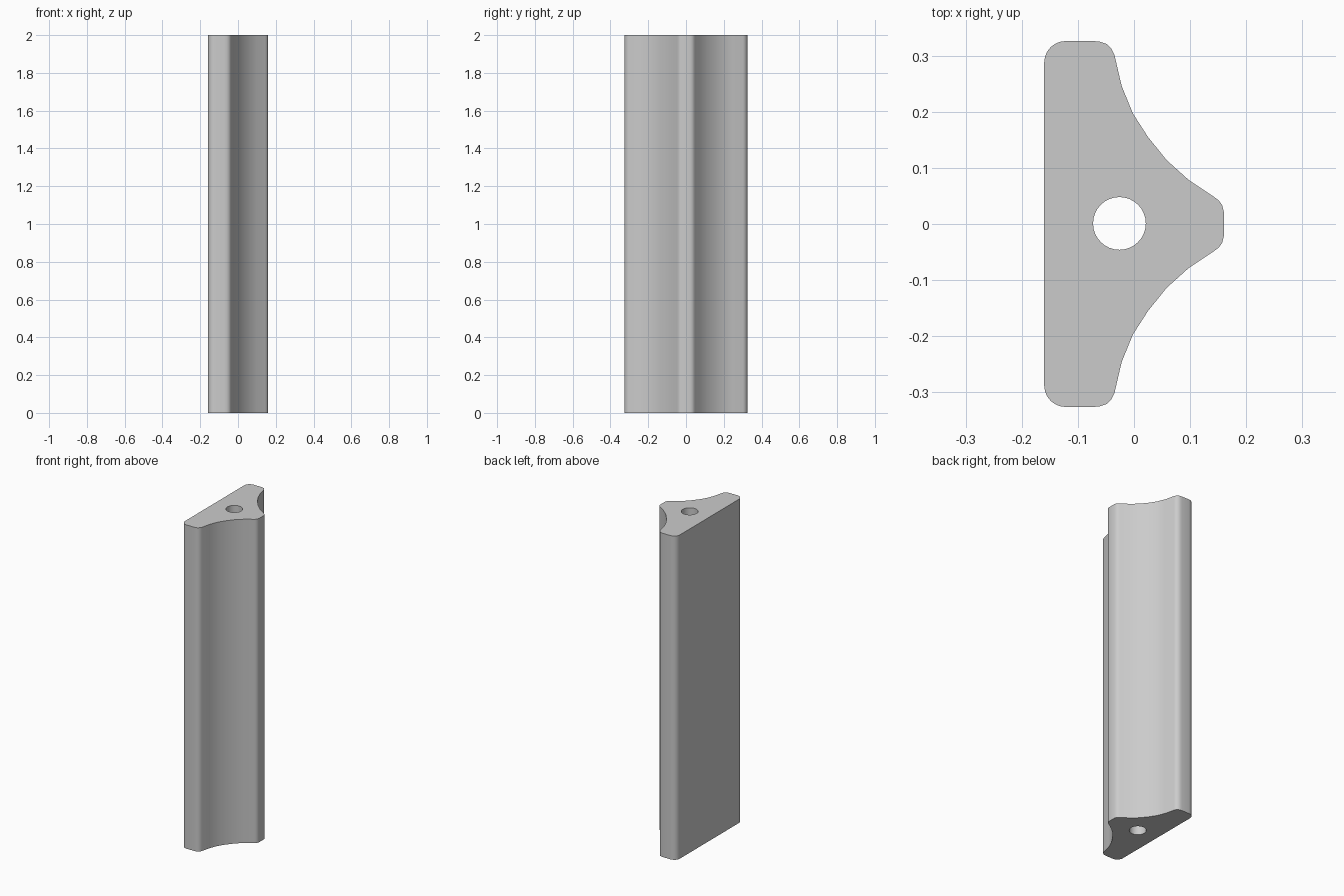
import bpy
import bmesh
from math import cos, sin, pi, radians
from mathutils import Vector

HEIGHT = 2.0

cube = bpy.data.objects.get("Cube")
if cube:
    bpy.data.objects.remove(cube, do_unlink=True)

# Plain grey material
grey = bpy.data.materials.new("Plain grey")
grey.use_nodes = True
colour = (0.6, 0.6, 0.6, 1.0)
grey.diffuse_color = colour
grey.node_tree.nodes["Principled BSDF"].inputs["Base Color"].default_value = colour


def arc(cx, cy, r, start, end, steps):
    """Points along an arc, angles in degrees."""
    angles = [radians(start + (end - start) * i / steps) for i in range(steps + 1)]
    return [(cx + r * cos(a), cy + r * sin(a)) for a in angles]


# Half of the cross-section: rounded nose, concave flank, rounded wing corners
half = [(0.16, 0.022), (0.157, 0.034), (0.151, 0.042), (0.143, 0.048)]
half += [(0.098, 0.078), (0.058, 0.114), (0.025, 0.155),
         (-0.002, 0.197), (-0.022, 0.246), (-0.035, 0.302)]
half += [(-0.04, 0.312), (-0.049, 0.321), (-0.061, 0.325), (-0.072, 0.326)]
half += arc(-0.122, 0.288, 0.038, 90, 180, 6)
outline = half + [(x, -y) for x, y in reversed(half)]

# Round bore running through the full length
bore = arc(-0.026, 0.001, 0.047, 0, 360, 32)[:-1]

bm = bmesh.new()


def wall(points):
    """Vertical wall around a closed loop; returns its bottom and top edges."""
    low = [bm.verts.new((x, y, 0)) for x, y in points]
    high = [bm.verts.new((x, y, HEIGHT)) for x, y in points]
    rims = [[], []]
    for i in range(len(points)):
        j = (i + 1) % len(points)
        bm.faces.new((low[i], low[j], high[j], high[i]))
        rims[0].append(bm.edges.get((low[i], low[j])))
        rims[1].append(bm.edges.get((high[i], high[j])))
    return rims


outer_rims = wall(outline)
bore_rims = wall(bore)

# End caps with the bore left open
for outer, inner in zip(outer_rims, bore_rims):
    bmesh.ops.triangle_fill(bm, edges=outer + inner, use_beauty=True,
                            normal=Vector((0, 0, 1)))
bmesh.ops.recalc_face_normals(bm, faces=bm.faces[:])

mesh = bpy.data.meshes.new("extruded_bar")
bm.to_mesh(mesh)
bm.free()
mesh.materials.append(grey)
bar = bpy.data.objects.new("extruded_bar", mesh)
bpy.context.collection.objects.link(bar)

# Smooth walls, sharp end rims
bpy.ops.object.select_all(action="DESELECT")
bar.select_set(True)
bpy.context.view_layer.objects.active = bar
bpy.ops.object.shade_smooth_by_angle(angle=radians(30))
